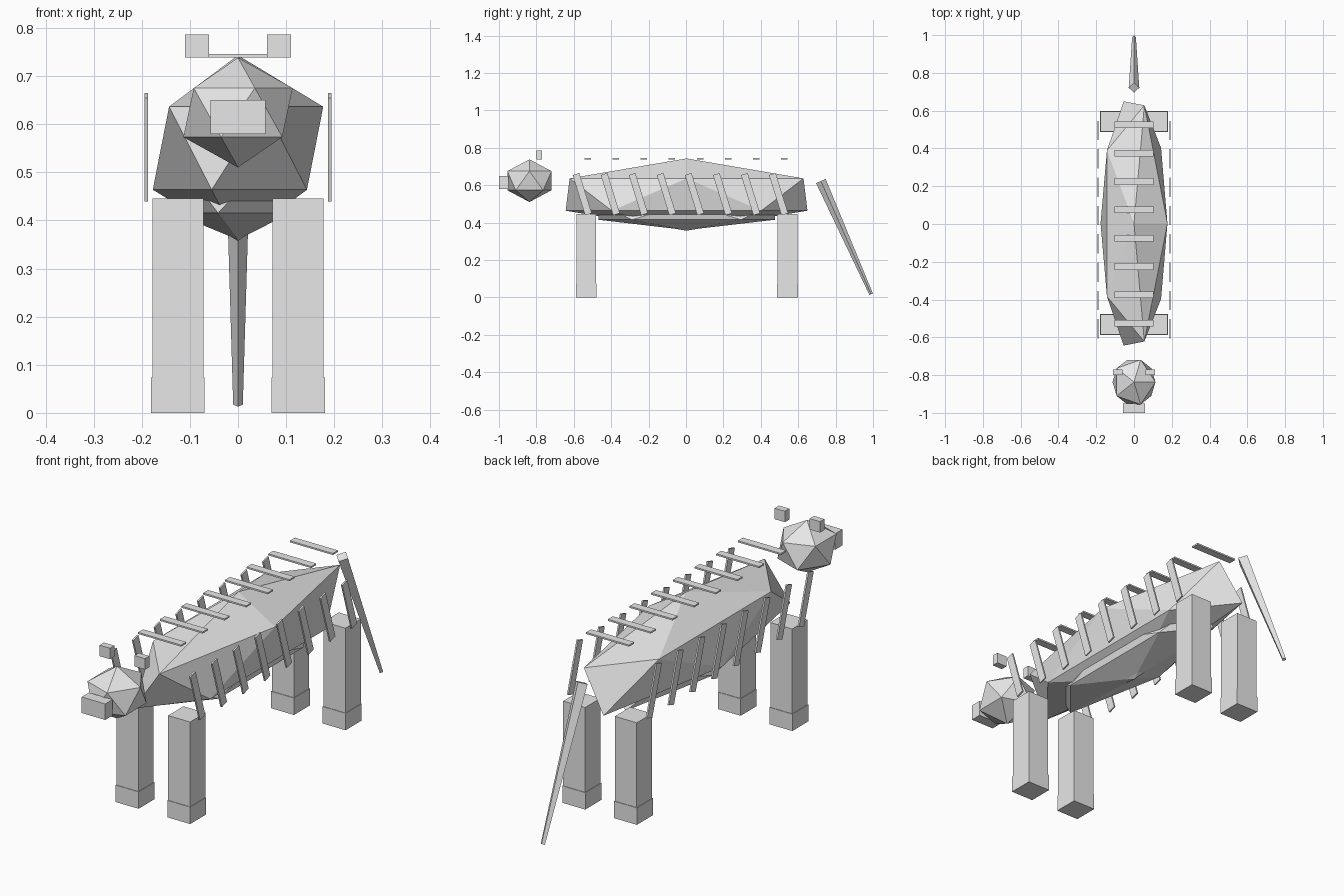
import bpy
from mathutils import Vector

cube = bpy.data.objects.get("Cube")
if cube:
    bpy.data.objects.remove(cube, do_unlink=True)

grey = bpy.data.materials.new("plain_grey")
grey.use_nodes = True
grey.diffuse_color = (0.8, 0.8, 0.8, 1)
grey.node_tree.nodes["Principled BSDF"].inputs["Base Color"].default_value = (0.8, 0.8, 0.8, 1)


def finish(name):
    ob = bpy.context.object
    ob.name = name
    ob.data.materials.append(grey)
    return ob


def box(name, centre, size, tilt=0):
    bpy.ops.mesh.primitive_cube_add(size=1, location=centre, rotation=(tilt, 0, 0))
    ob = finish(name)
    ob.scale = size
    return ob


def faceted_ball(name, centre, radii):
    bpy.ops.mesh.primitive_ico_sphere_add(subdivisions=1, radius=1, location=centre)
    ob = finish(name)
    ob.scale = radii
    return ob


# Body, slightly shorter along its upper ring, with a belly beneath
body = faceted_ball("body", (0, 0.003, 0.55), (0.198, 0.76, 0.193))
for v in body.data.vertices:
    if v.co.z > 0:
        v.co.y *= 0.967
faceted_ball("belly", (0, 0.003, 0.46), (0.15, 0.555, 0.1))

# Head and snout
faceted_ball("head", (0, -0.837, 0.624), (0.127, 0.139, 0.114))
box("snout", (0, -0.975, 0.615), (0.114, 0.05, 0.07))

# Ears, legs and feet, mirrored
for side, x in (("left", 1), ("right", -1)):
    box(side + "_ear", (x * 0.085, -0.785, 0.762), (0.05, 0.03, 0.048))
    for end, y in (("front", -0.533), ("back", 0.542)):
        box(f"{end}_{side}_leg", (x * 0.125, y, 0.259), (0.106, 0.106, 0.372))
        box(f"{end}_{side}_foot", (x * 0.125, y, 0.037), (0.111, 0.111, 0.074))

# Stripes across the back and slanted down both flanks
for i in range(8):
    y = -0.525 + 0.15 * i
    box("back_stripe", (0, y, 0.742), (0.208, 0.035, 0.007))
    for x in (-1, 1):
        box("side_stripe", (x * 0.191, y - 0.03, 0.552), (0.007, 0.037, 0.225), 0.3)

# Tapered four-sided tail
top, tip = Vector((0, 0.721, 0.622)), Vector((0, 0.99, 0.017))
bpy.ops.mesh.primitive_cone_add(vertices=4, radius1=0.028, radius2=0.01,
                                depth=(tip - top).length, location=(top + tip) / 2)
tail = finish("tail")
# Tilt about x only, so that the ridge stays on the centre line
direction = tip - top
tail.rotation_euler = (Vector((direction.y, direction.z)).angle_signed(Vector((0, 1))), 0, 0)
